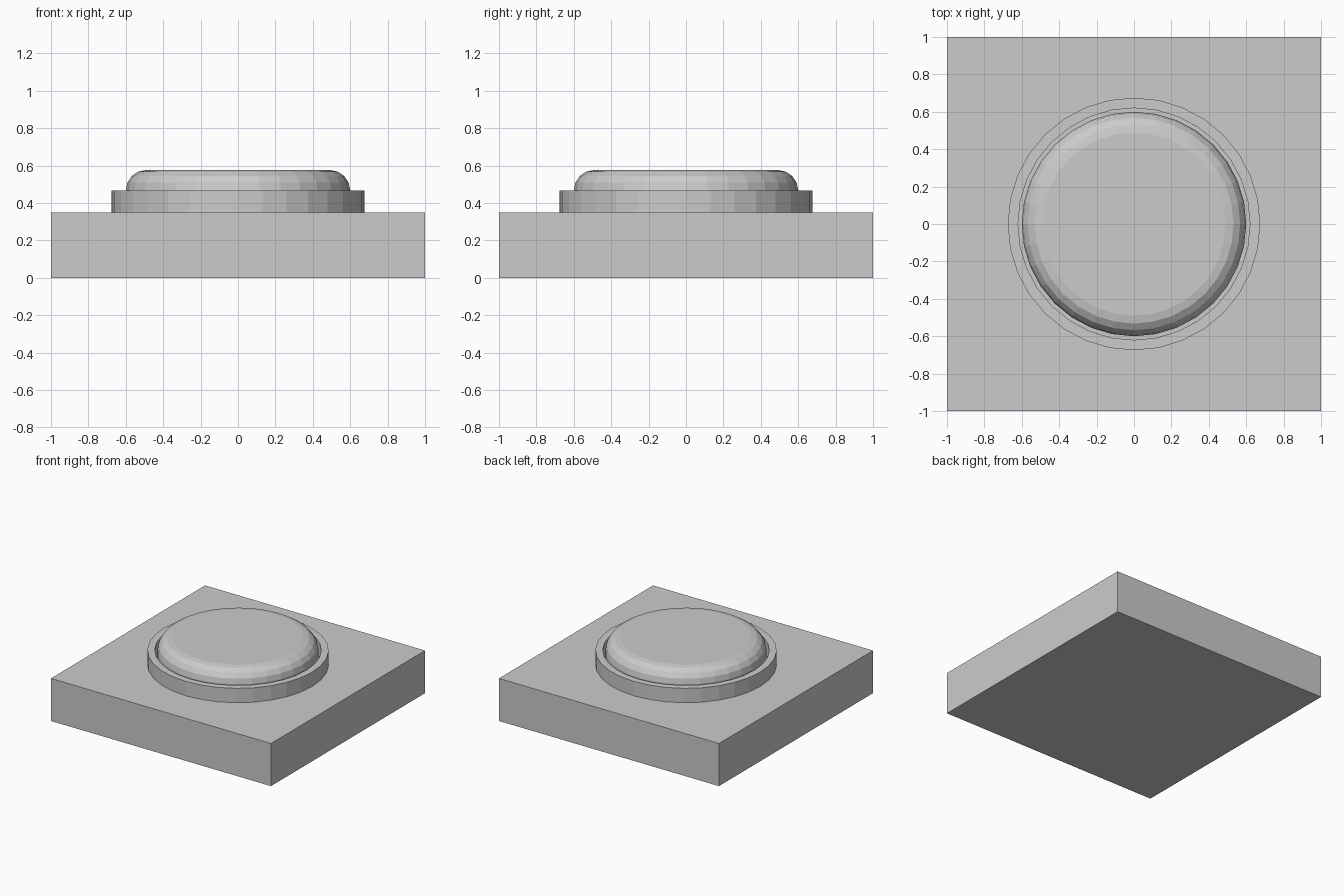
import bpy, bmesh, math

if "Cube" in bpy.data.objects:
    bpy.data.objects.remove(bpy.data.objects["Cube"])

SIDES = 32

def finish(name, bm):
    bmesh.ops.recalc_face_normals(bm, faces=bm.faces[:])
    me = bpy.data.meshes.new(name)
    bm.to_mesh(me)
    bm.free()
    ob = bpy.data.objects.new(name, me)
    bpy.context.collection.objects.link(ob)
    return ob

def lathe(name, profile, closed=False):
    """Revolve (radius, z) points around z; open profiles get end caps."""
    bm = bmesh.new()
    rings = []
    for r, z in profile:
        angles = [2 * math.pi * i / SIDES for i in range(SIDES)]
        rings.append([bm.verts.new((r * math.cos(a), r * math.sin(a), z)) for a in angles])
    pairs = list(zip(rings, rings[1:]))
    if closed:
        pairs.append((rings[-1], rings[0]))
    else:
        bm.faces.new(rings[0])
        bm.faces.new(rings[-1])
    for a, b in pairs:
        for i in range(SIDES):
            j = (i + 1) % SIDES
            bm.faces.new((a[i], a[j], b[j], b[i]))
    return finish(name, bm)

# Square base block
bm = bmesh.new()
bmesh.ops.create_cube(bm, size=1)
for v in bm.verts:
    v.co = (v.co.x * 2, v.co.y * 2, (v.co.z + 0.5) * 0.35)
finish("base", bm)

# Raised collar around the button
lathe("collar_ring", [(0.675, 0.35), (0.675, 0.468), (0.62, 0.468), (0.62, 0.35)], closed=True)

# Push button with rounded top edge
R, TOP, ROUND, STEPS = 0.6, 0.577, 0.11, 4
arc = [(R - ROUND + ROUND * math.cos(t), TOP - ROUND + ROUND * math.sin(t))
       for t in (math.pi / 2 * i / STEPS for i in range(STEPS + 1))]
lathe("button_cap", [(R, 0.35)] + arc)
